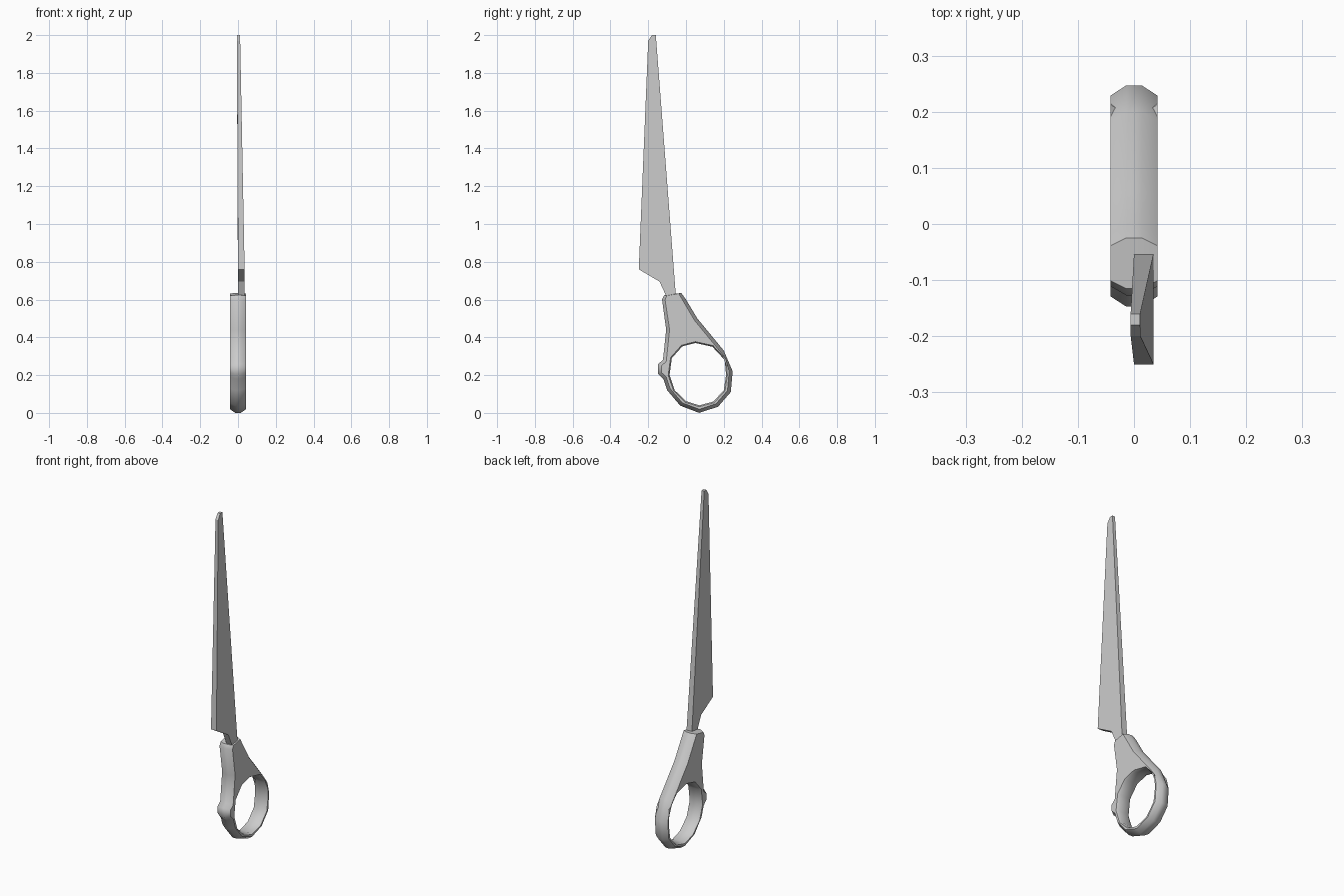
import bpy, bmesh
from mathutils import Vector

if "Cube" in bpy.data.objects:
    bpy.data.objects.remove(bpy.data.objects["Cube"])


def finish(bm, name, angle=None):
    bmesh.ops.recalc_face_normals(bm, faces=bm.faces)
    mesh = bpy.data.meshes.new(name)
    bm.to_mesh(mesh)
    bm.free()
    ob = bpy.data.objects.new(name, mesh)
    bpy.context.collection.objects.link(ob)
    if angle:
        bpy.ops.object.select_all(action='DESELECT')
        ob.select_set(True)
        bpy.context.view_layer.objects.active = ob
        bpy.ops.object.shade_smooth_by_angle(angle=angle)
    return ob


def inset(pts, d):
    """Move a clockwise outline inwards by d (outwards when negative)."""
    out = []
    for i, p in enumerate(pts):
        a, p, c = Vector(pts[i - 1]), Vector(p), Vector(pts[(i + 1) % len(pts)])
        e1, e2 = (p - a).normalized(), (c - p).normalized()
        n1, n2 = Vector((e1.y, -e1.x)), Vector((e2.y, -e2.x))
        out.append(p + (n1 + n2) * d / max(1 + n1.dot(n2), 0.5))
    return out


def loop(bm, pts, x):
    return [bm.verts.new((x, p[0], p[1])) for p in pts]


def bridge(bm, a, b):
    n = len(a)
    for i in range(n):
        j = (i + 1) % n
        bm.faces.new((a[i], a[j], b[j], b[i]))


# Handle: bevelled outline with a finger hole, (y, z) clockwise
outer = [(-0.127, 0.602), (-0.115, 0.623), (-0.025, 0.635), (0.0, 0.60),
         (0.06, 0.50), (0.20, 0.33), (0.247, 0.22), (0.237, 0.11),
         (0.17, 0.033), (0.07, 0.0), (-0.03, 0.038), (-0.10, 0.12),
         (-0.12, 0.18), (-0.147, 0.205), (-0.147, 0.26), (-0.122, 0.28),
         (-0.105, 0.44)]
hole = [(0.05, 0.37), (0.14, 0.35), (0.205, 0.28), (0.212, 0.20),
        (0.20, 0.12), (0.145, 0.06), (0.07, 0.04), (0.0, 0.062),
        (-0.06, 0.12), (-0.087, 0.20), (-0.075, 0.29), (-0.02, 0.352)]
shoulder = inset(outer, 0.018)
# the blade end stays square, so only its sides are bevelled
for i, dy in ((0, 0.016), (1, 0.014), (2, -0.014), (3, -0.018)):
    shoulder[i] = Vector((outer[i][0] + dy, outer[i][1] - 0.003))
lip = inset(hole, -0.007)

bm = bmesh.new()
outer_mid, hole_mid = [], []
for s in (-1, 1):
    o = loop(bm, outer, s * 0.014)
    sh = loop(bm, shoulder, s * 0.042)
    li = loop(bm, lip, s * 0.042)
    h = loop(bm, hole, s * 0.028)
    bridge(bm, o, sh)
    bridge(bm, li, h)
    edges = []
    for ring in (sh, li):
        for i in range(len(ring)):
            edges.append(bm.edges.get((ring[i - 1], ring[i])))
    fill = [e for e in edges if e]
    bmesh.ops.triangle_fill(bm, use_beauty=True, edges=fill,
                            normal=(s, 0, 0))
    outer_mid.append(o)
    hole_mid.append(h)
bridge(bm, *outer_mid)
bridge(bm, *hole_mid)
finish(bm, "handle", 0.9)

# Blade: flat slab that thins towards the tip
blade = [(-0.20, 1.97), (-0.18, 2.0), (-0.16, 2.0), (-0.053, 0.61),
         (-0.10, 0.608), (-0.14, 0.695), (-0.25, 0.76)]
bm = bmesh.new()
sides = []
for base_x, tip_x in ((0.0, -0.006), (0.035, 0.011)):
    ring = []
    for y, z in blade:
        t = max(0, (z - 0.76) / 1.24)
        ring.append(bm.verts.new((base_x + (tip_x - base_x) * t, y, z)))
    bm.faces.new(ring)
    sides.append(ring)
bridge(bm, *sides)
finish(bm, "blade")
